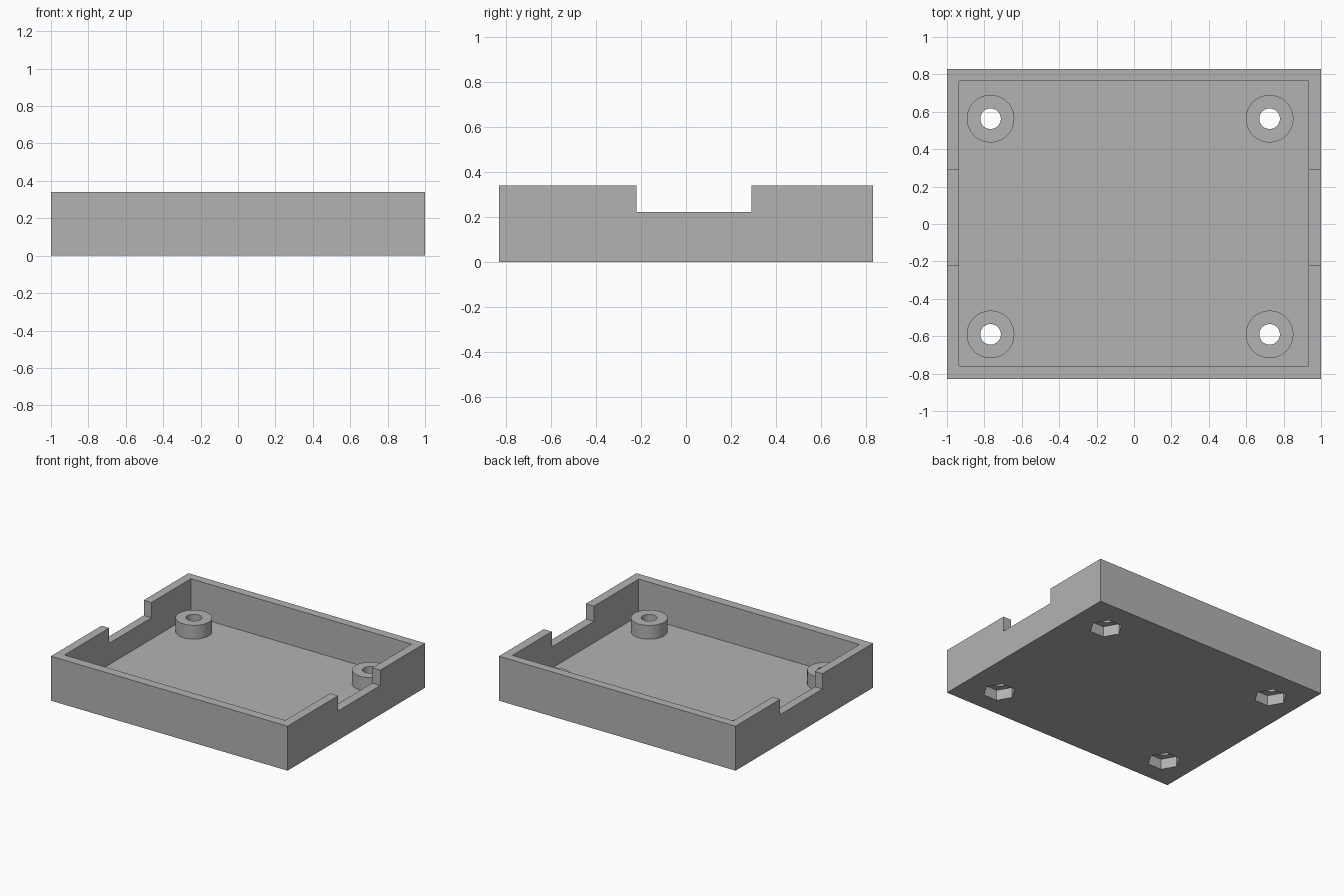
import bpy
from math import radians

if "Cube" in bpy.data.objects:
    bpy.data.objects.remove(bpy.data.objects["Cube"], do_unlink=True)

# Single plain grey plastic
grey = bpy.data.materials.new("grey plastic")
grey.use_nodes = True
colour = (0.45, 0.45, 0.45, 1)
grey.diffuse_color = colour
grey.node_tree.nodes["Principled BSDF"].inputs["Base Color"].default_value = colour


def box(name, x, y, z):
    """Box from (min, max) pairs."""
    spans = (x, y, z)
    bpy.ops.mesh.primitive_cube_add(size=1, location=[(a + b) / 2 for a, b in spans])
    ob = bpy.context.object
    ob.name = name
    ob.scale = [b - a for a, b in spans]
    bpy.ops.object.transform_apply(location=True, rotation=True, scale=True)
    ob.data.materials.append(grey)
    return ob


def prism(name, sides, radius, x, y, z, turn=0):
    """Upright cylinder or prism spanning z = (min, max)."""
    bpy.ops.mesh.primitive_cylinder_add(
        vertices=sides, radius=radius, depth=z[1] - z[0],
        location=(x, y, (z[0] + z[1]) / 2), rotation=(0, 0, radians(turn)))
    ob = bpy.context.object
    ob.name = name
    bpy.ops.object.transform_apply(location=True, rotation=True, scale=True)
    ob.data.materials.append(grey)
    return ob


def combine(target, tool, operation):
    """Apply a boolean and discard the tool."""
    bpy.context.view_layer.objects.active = target
    mod = target.modifiers.new(operation.lower(), "BOOLEAN")
    mod.operation, mod.object, mod.solver = operation, tool, "EXACT"
    bpy.ops.object.modifier_apply(modifier=mod.name)
    bpy.data.objects.remove(tool, do_unlink=True)


HEIGHT, FLOOR, BOSS_TOP, NUT_DEPTH = 0.34, 0.06, 0.165, 0.08

# Open tray with a notch through both side walls
tray = box("tray", (-1, 1), (-0.83, 0.83), (0, HEIGHT))
combine(tray, box("cavity", (-0.935, 0.932), (-0.76, 0.765), (FLOOR, 1)), "DIFFERENCE")
combine(tray, box("side_notch", (-2, 2), (-0.22, 0.29), (0.223, 1)), "DIFFERENCE")

# Screw bosses, each with a through hole and a hexagonal nut pocket below
for x in (-0.767, 0.725):
    for y in (-0.59, 0.563):
        combine(tray, prism("boss", 64, 0.127, x, y, (FLOOR / 2, BOSS_TOP)), "UNION")
        combine(tray, prism("screw_hole", 48, 0.055, x, y, (-1, 1)), "DIFFERENCE")
        combine(tray, prism("nut_pocket", 6, 0.115, x, y, (-1, NUT_DEPTH), 30), "DIFFERENCE")

# Smooth round walls, sharp edges elsewhere
bpy.ops.object.select_all(action="DESELECT")
tray.select_set(True)
bpy.context.view_layer.objects.active = tray
bpy.ops.object.shade_smooth_by_angle(angle=radians(30))
